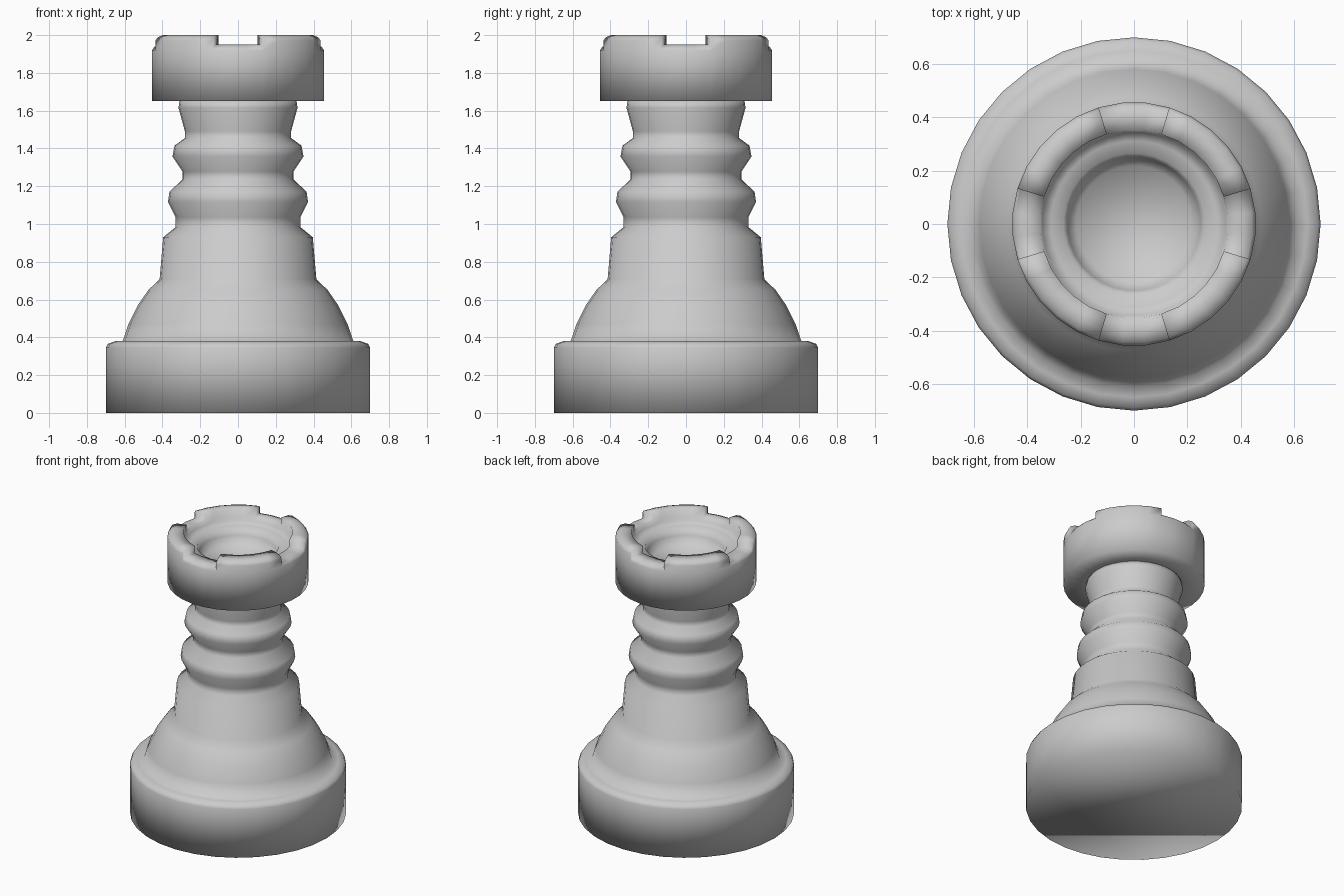
import bpy, bmesh, math

if "Cube" in bpy.data.objects:
    bpy.data.objects.remove(bpy.data.objects["Cube"])

SIDES = 32
STEP = 2 * math.pi / SIDES


def lathe(bm, profile, offset=0.0):
    """Spin (radius, z) points round z, cap both ends, return the faces by band."""
    rings = []
    for r, z in profile:
        rings.append([bm.verts.new((r * math.cos((i + offset) * STEP),
                                    r * math.sin((i + offset) * STEP), z))
                      for i in range(SIDES)])
    bands = []
    for a, b in zip(rings, rings[1:]):
        bands.append([bm.faces.new((a[i], a[(i + 1) % SIDES], b[(i + 1) % SIDES], b[i]))
                      for i in range(SIDES)])
    bm.faces.new(rings[0][::-1])
    bm.faces.new(rings[-1])
    return bands


def finish(bm, name):
    bmesh.ops.recalc_face_normals(bm, faces=bm.faces)
    for f in bm.faces:
        f.smooth = True
    mesh = bpy.data.meshes.new(name)
    bm.to_mesh(mesh)
    bm.free()
    obj = bpy.data.objects.new(name, mesh)
    bpy.context.collection.objects.link(obj)
    return obj


# Body: drum base, bell, collar and ribbed neck
body_profile = [
    (0.70, 0.0), (0.70, 0.345), (0.69, 0.365), (0.65, 0.38), (0.61, 0.382),
    (0.58, 0.47), (0.53, 0.57), (0.475, 0.65), (0.415, 0.708),
    (0.396, 0.93), (0.33, 0.984), (0.33, 1.035),
    (0.371, 1.116), (0.363, 1.17), (0.294, 1.237), (0.294, 1.278),
    (0.347, 1.358), (0.336, 1.415), (0.281, 1.455), (0.281, 1.49),
    (0.315, 1.615), (0.31, 1.65),
]
bm = bmesh.new()
lathe(bm, body_profile)
finish(bm, "body")

# Crown: ring with a stepped dish in the middle
crown_profile = [
    (0.31, 1.65), (0.457, 1.65), (0.457, 1.92), (0.445, 1.938), (0.415, 1.95),
    (0.352, 1.95), (0.345, 1.92), (0.312, 1.90), (0.265, 1.90),
    (0.25, 1.86), (0.218, 1.80),
]
bm = bmesh.new()
bands = lathe(bm, crown_profile, 0.5)

# Four battlements: raise the rim except for three segments at each side
raised = [band[i] for band in bands[2:5] for i in range(SIDES)
          if (i + 1) % 8 not in (7, 0, 1)]
out = bmesh.ops.extrude_face_region(bm, geom=raised)
top = [g for g in out["geom"] if isinstance(g, bmesh.types.BMVert)]
bmesh.ops.translate(bm, verts=top, vec=(0, 0, 0.05))
finish(bm, "crown")
